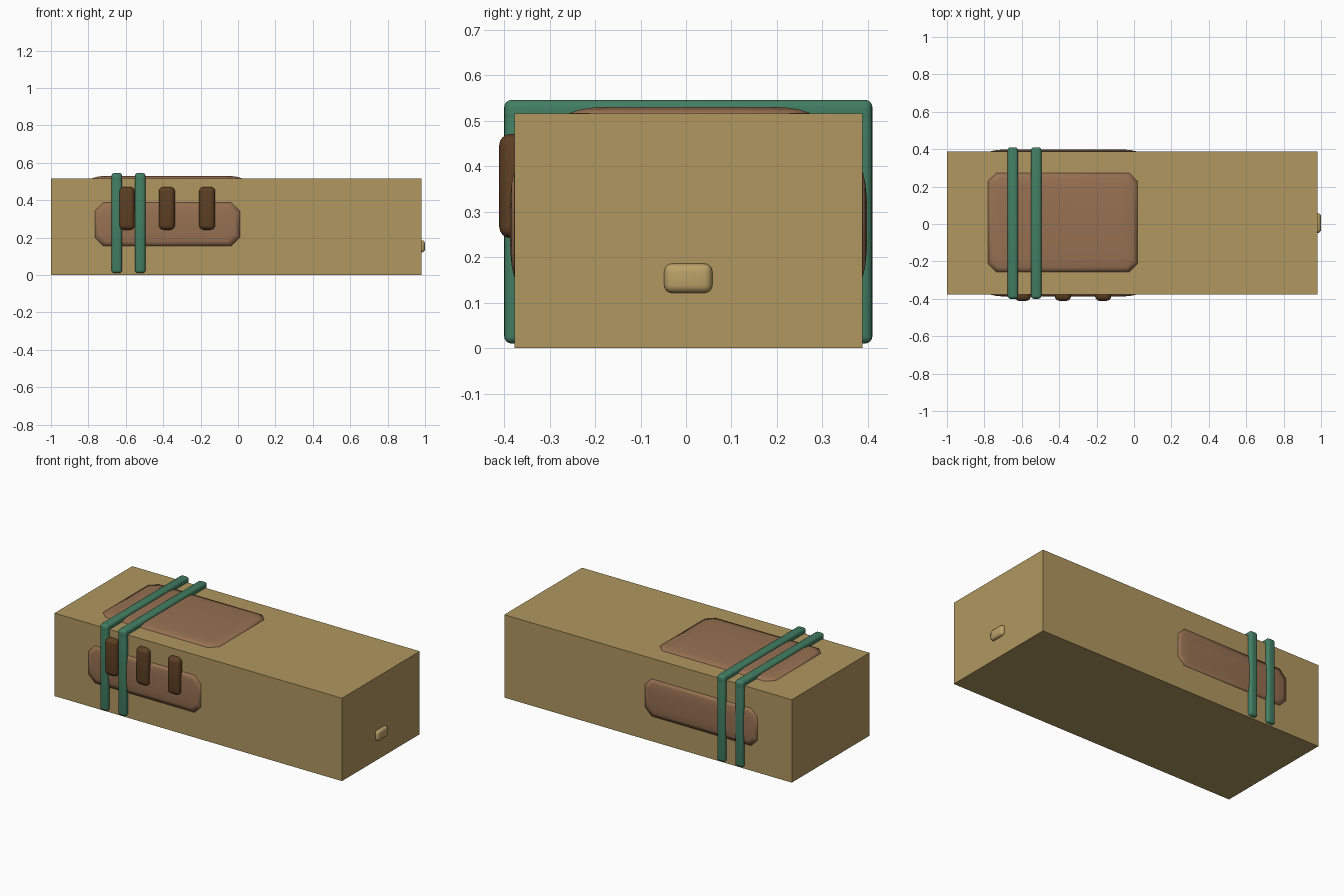
import bpy, bmesh
from math import radians
from mathutils import Matrix, Vector

if "Cube" in bpy.data.objects:
    bpy.data.objects.remove(bpy.data.objects["Cube"])


def material(name, color):
    m = bpy.data.materials.new(name)
    m.use_nodes = True
    m.diffuse_color = (*color, 1)
    m.node_tree.nodes["Principled BSDF"].inputs["Base Color"].default_value = (*color, 1)
    return m


tan = material("tan", (0.44, 0.31, 0.115))
light_tan = material("light tan", (0.50, 0.36, 0.14))
clay = material("clay brown", (0.31, 0.165, 0.085))
dark_brown = material("dark brown", (0.11, 0.05, 0.017))
green = material("green", (0.055, 0.21, 0.125))


def add_object(name, bm, mat, smooth=True):
    mesh = bpy.data.meshes.new(name)
    bmesh.ops.recalc_face_normals(bm, faces=bm.faces)
    bm.to_mesh(mesh)
    bm.free()
    mesh.materials.append(mat)
    mesh.polygons.foreach_set("use_smooth", [smooth] * len(mesh.polygons))
    obj = bpy.data.objects.new(name, mesh)
    bpy.context.collection.objects.link(obj)
    return obj


def box(name, low, high, mat, bevel=0.0):
    """Box between two corners, with optionally rounded edges."""
    low, high = Vector(low), Vector(high)
    bm = bmesh.new()
    bmesh.ops.create_cube(bm, size=1)
    bmesh.ops.scale(bm, vec=high - low, verts=bm.verts)
    bmesh.ops.translate(bm, vec=(low + high) / 2, verts=bm.verts)
    if bevel:
        bmesh.ops.bevel(bm, geom=bm.edges[:], offset=bevel, segments=4,
                        profile=0.5, affect='EDGES')
    return add_object(name, bm, mat, bevel > 0)


def patch(name, center, size, height, tilt, mat):
    """Shallow raised pad with cut corners, rising along local z."""
    bm = bmesh.new()
    rings = []
    for inset, level in ((0, -0.02), (0, 0.001), (0.025, 0.65 * height), (0.06, height)):
        a, b = size[0] / 2 - inset, size[1] / 2 - inset
        c = 0.045 - inset * 0.3
        outline = [(a, b - c), (a - c, b), (c - a, b), (-a, b - c),
                   (-a, c - b), (c - a, -b), (a - c, -b), (a, c - b)]
        rings.append([bm.verts.new((x, y, level)) for x, y in outline])
    for lower, upper in zip(rings, rings[1:]):
        for i in range(8):
            j = (i + 1) % 8
            bm.faces.new((lower[i], lower[j], upper[j], upper[i]))
    bm.faces.new(rings[-1])
    bm.faces.new(rings[0])
    bm.transform(Matrix.Translation(center) @ Matrix.Rotation(radians(tilt), 4, 'X'))
    return add_object(name, bm, mat)


# Main block
front, back, top = -0.377, 0.388, 0.516
box("body", (-1, front, 0), (0.98, back, top), tan)

# Raised patches on the top, front and back
patch("top_patch", (-0.38, 0.008, top), (0.80, 0.53), 0.014, 0, clay)
patch("front_patch", (-0.378, front, 0.272), (0.775, 0.232), 0.010, 90, clay)
patch("back_patch", (-0.378, back, 0.272), (0.775, 0.232), 0.010, -90, clay)

# Two bands, each wrapped over the front, top and back
for label, x in (("outer", -0.648), ("inner", -0.523)):
    l, r = x - 0.028, x + 0.028
    box(label + "_band_top", (l, -0.40, 0.49), (r, 0.41, 0.546), green, 0.016)
    box(label + "_band_front", (l, -0.40, 0.01), (r, -0.345, 0.546), green, 0.016)
    box(label + "_band_back", (l, 0.355, 0.01), (r, 0.41, 0.546), green, 0.016)

# Row of upright buttons on the front
for i, x in enumerate((-0.595, -0.38, -0.165)):
    box(f"button_{i + 1}", (x - 0.043, -0.411, 0.242), (x + 0.043, -0.33, 0.471),
        dark_brown, 0.025)

# Small knob on the end
box("end_knob", (0.94, -0.048, 0.121), (1.0, 0.058, 0.186), light_tan, 0.018)
